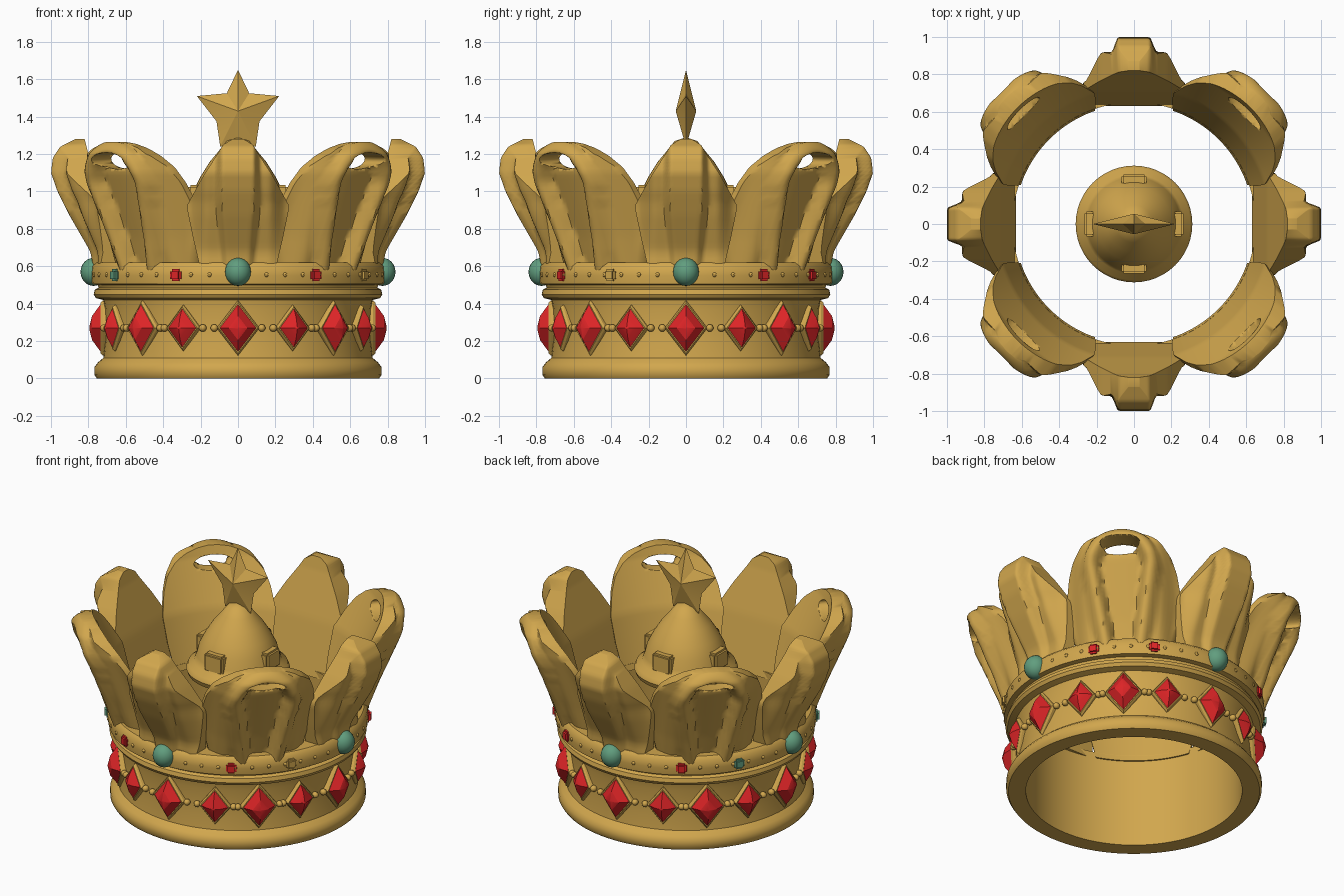
import bpy, bmesh, math
from mathutils import Matrix

if "Cube" in bpy.data.objects:
    bpy.data.objects.remove(bpy.data.objects["Cube"])


def material(name, rgb):
    m = bpy.data.materials.new(name)
    m.use_nodes = True
    m.diffuse_color = (*rgb, 1)
    m.node_tree.nodes["Principled BSDF"].inputs["Base Color"].default_value = (*rgb, 1)
    return m


GOLD = material("gold", (0.64, 0.385, 0.075))
RED = material("ruby red", (0.73, 0.018, 0.02))
GREEN = material("jade green", (0.12, 0.34, 0.21))


def turn(degrees):
    return Matrix.Rotation(math.radians(degrees), 4, 'Z')


def finish(name, bm, mat, angle=40):
    bmesh.ops.remove_doubles(bm, verts=bm.verts, dist=1e-5)
    bmesh.ops.recalc_face_normals(bm, faces=bm.faces)
    mesh = bpy.data.meshes.new(name)
    bm.to_mesh(mesh)
    bm.free()
    mesh.materials.append(mat)
    obj = bpy.data.objects.new(name, mesh)
    bpy.context.collection.objects.link(obj)
    bpy.ops.object.select_all(action='DESELECT')
    obj.select_set(True)
    bpy.context.view_layer.objects.active = obj
    bpy.ops.object.shade_smooth_by_angle(angle=math.radians(angle))
    return obj


def loft(bm, rings, caps=True):
    rows = [[bm.verts.new(p) for p in ring] for ring in rings]
    n = len(rows[0])
    for a, b in zip(rows, rows[1:]):
        for i in range(n):
            bm.faces.new((a[i], a[(i + 1) % n], b[(i + 1) % n], b[i]))
    if caps:
        bm.faces.new(rows[0])
        bm.faces.new(rows[-1])


def revolve(name, profile, mat, steps=96):
    bm = bmesh.new()
    rings = []
    for k in range(steps + 1):
        a = 2 * math.pi * k / steps
        rings.append([(r * math.sin(a), -r * math.cos(a), z) for r, z in profile])
    loft(bm, rings, caps=False)
    return finish(name, bm, mat)


def ball(bm, at, size, angle=0, seg=12):
    m = turn(angle) @ Matrix.Translation(at) @ Matrix.Diagonal((*size, 1))
    bmesh.ops.create_uvsphere(bm, u_segments=seg, v_segments=seg // 2 + 2, radius=1, matrix=m)


def box(bm, at, size, angle=0):
    m = turn(angle) @ Matrix.Translation(at) @ Matrix.Diagonal((*size, 1))
    return bmesh.ops.create_cube(bm, size=2, matrix=m)


def curve(points, z):
    # Piecewise interpolation of (height, value) points
    for (z0, a), (z1, b) in zip(points, points[1:]):
        if z <= z1:
            return a + (b - a) * max(0, z - z0) / (z1 - z0)
    return points[-1][1]


def ramp(x, a, b):
    x = min(1, max(0, (x - a) / (b - a)))
    return x * x * (3 - 2 * x)


def petal(name, top, width, inner, outer, curved):
    # Closed cross-sections stacked upward, denser towards the tip
    rings, rows, cols = [], 36, 32
    for k in range(rows + 1):
        z = 0.58 + (top - 0.58) * math.sin(math.pi / 2 * k / rows)
        w, ri = curve(width, z), curve(inner, z)
        front, back = [], []
        for c in range(cols + 1):
            t = w * (2 * c / cols - 1)
            ro = max(ri + 0.03, outer(abs(t), w, z))
            flat = (lambda r: math.sqrt(r * r - t * t)) if curved else (lambda r: r)
            front.append((t, -flat(ro), z))
            back.append((t, -flat(ri), z))
        rings.append(front + back[::-1])
    bm = bmesh.new()
    loft(bm, rings)
    return finish(name, bm, GOLD, 50)


def spread(obj, angles):
    for a in angles:
        o = obj if a == angles[0] else obj.copy()
        if o is not obj:
            bpy.context.collection.objects.link(o)
        o.rotation_euler.z = math.radians(a)


# Circular band with base rim, ledge and upper moulding
revolve("band", [(.65, 0), (.755, 0), (.768, .02), (.768, .06), (.75, .085), (.72, .11),
                 (.71, .2), (.71, .37), (.72, .42), (.76, .43), (.772, .45), (.765, .475),
                 (.745, .485), (.75, .5), (.78, .505), (.785, .55), (.78, .6), (.76, .62),
                 (.65, .62)], GOLD)


# Four ribbed petals on the axes
def ribbed(t, w, z):
    rib = curve([(.58, .77), (.68, .79), (.87, .9), (1, .965), (1.1, 1), (1.18, .99),
                 (1.24, .95), (1.28, .87)], z)
    half = curve([(.58, .07), (.95, .105), (1.28, .1)], z)
    depth = curve([(.58, .3), (.95, 1), (1.28, 1)], z)
    return rib - depth * (.08 * ramp(t, half - .02, half + .02) + .1 * ramp(t, .16, .27))


p = petal("ribbed_petal", 1.28,
          [(.58, .2), (.75, .24), (.92, .275), (1.085, .185), (1.2, .11), (1.25, .08), (1.28, .03)],
          [(.58, .63), (.92, .71), (1.2, .8), (1.28, .82)], ribbed, False)
spread(p, [0, 90, 180, 270])


# Four looped petals on the diagonals
def looped(t, w, z):
    base = curve([(.58, .73), (.75, .79), (.92, .86), (1.1, .935), (1.2, .95), (1.265, .93)], z)
    c = curve([(.58, .1), (1.04, .18)], z)
    d = abs(t) - c if z < 1.04 else math.hypot(t, z - 1.04) - c
    bump = .055 * math.sqrt(max(0, 1 - (d / .055) ** 2))
    groove = .03 * ramp(-d, 0, .05)
    return base + bump - groove - .09 * ramp(t / .34, .6, 1)


p = petal("looped_petal", 1.265,
          [(.58, .28), (.75, .32), (.92, .345), (1.05, .325), (1.13, .295), (1.19, .24),
           (1.23, .175), (1.255, .1), (1.265, .03)],
          [(.58, .64), (.92, .73), (1.2, .86), (1.265, .88)], looped, True)
bm = bmesh.new()
ball(bm, (0, -.9, 1.165), (.125, .3, .045), seg=24)
cutter = finish("loop_hole_cutter", bm, GOLD)
cutter.hide_render = True
mod = p.modifiers.new("hole", 'BOOLEAN')
mod.operation, mod.object, mod.solver = 'DIFFERENCE', cutter, 'EXACT'
bpy.context.view_layer.objects.active = p
bpy.ops.object.modifier_apply(modifier=mod.name)
bpy.data.objects.remove(cutter)
spread(p, [45, 135, 225, 315])


# Diamond gems with gold settings and side beads
def diamond(bm, angle, levels, hw, hh):
    rings = []
    for scale, r in levels:
        pts = [(hw, 0), (0, hh), (-hw, 0), (0, -hh)]
        rings.append([turn(angle) @ Matrix.Translation((x * scale, -r, .27 + z * scale)).to_translation()
                      for x, z in pts])
    loft(bm, rings)


gems, settings, beads = bmesh.new(), bmesh.new(), bmesh.new()
for quarter in range(4):
    for offset, big in ((0, 1), (24, 0), (45, 1), (66, 0)):
        a = 90 * quarter + offset
        hw, hh, tip = (.1, .13, .795) if big else (.085, .108, .78)
        diamond(gems, a, [(1, .7), (1, .732), (.5, tip - .015), (.05, tip)], hw, hh)
        diamond(settings, a, [(1.14, .69), (1.14, .722), (1.04, .735)], hw, hh)
        for side in (-1, 1):
            ball(beads, (side * (hw + .027), -.715, .27), (.02, .022, .02), a)
# Fine beading round the upper moulding
for k in range(48):
    ball(beads, (0, -.78, .555), (.013, .013, .013), 7.5 * k + 3.75, 8)
finish("diamond_gems", gems, RED, 25)
finish("gem_settings", settings, GOLD, 25)
finish("gold_beads", beads, GOLD)

# Round jade stones at the four axes
bm = bmesh.new()
for a in range(0, 360, 90):
    ball(bm, (0, -.772, .57), (.07, .07, .075), a, 20)
finish("jade_stones", bm, GREEN)

# Small square stones in the upper moulding
for name, mat, angles in (("small_rubies", RED, (32, 122, 149, 213, 335)),
                          ("small_jades", GREEN, (239, 303)), ("small_gold_studs", GOLD, (59,))):
    bm = bmesh.new()
    for a in angles:
        box(bm, (0, -.78, .553), (.032, .022, .032), a)
    bmesh.ops.bevel(bm, geom=bm.edges[:], offset=.012, segments=2, affect='EDGES')
    finish(name, bm, mat)

# Floating central dome with rim and four lugs
revolve("dome", [(0, .83), (.26, .82), (.3, .83), (.312, .86), (.3, .89), (.265, .91), (.25, .95),
                 (.235, 1.01), (.2, 1.08), (.15, 1.16), (.1, 1.22), (.06, 1.27), (0, 1.29)], GOLD, 48)
bm = bmesh.new()
for a in range(0, 360, 90):
    box(bm, (0, -.225, .975), (.068, .04, .06), a)
bmesh.ops.bevel(bm, geom=bm.edges[:], offset=.012, segments=2, affect='EDGES')
finish("dome_lugs", bm, GOLD)

# Faceted star on top, ridged front and back
half = [(.06, 1.525), (.22, 1.51), (.115, 1.375), (.095, 1.24)]
outline = [(0, 1.65)] + half + [(0, 1.25)] + [(-x, z) for x, z in half[::-1]]
bm = bmesh.new()
edge = [bm.verts.new((x, 0, z)) for x, z in outline]
for y in (-.055, .055):
    hub = bm.verts.new((0, y, 1.43))
    for i, v in enumerate(edge):
        bm.faces.new((v, edge[(i + 1) % len(edge)], hub))
finish("star", bm, GOLD, 20)
